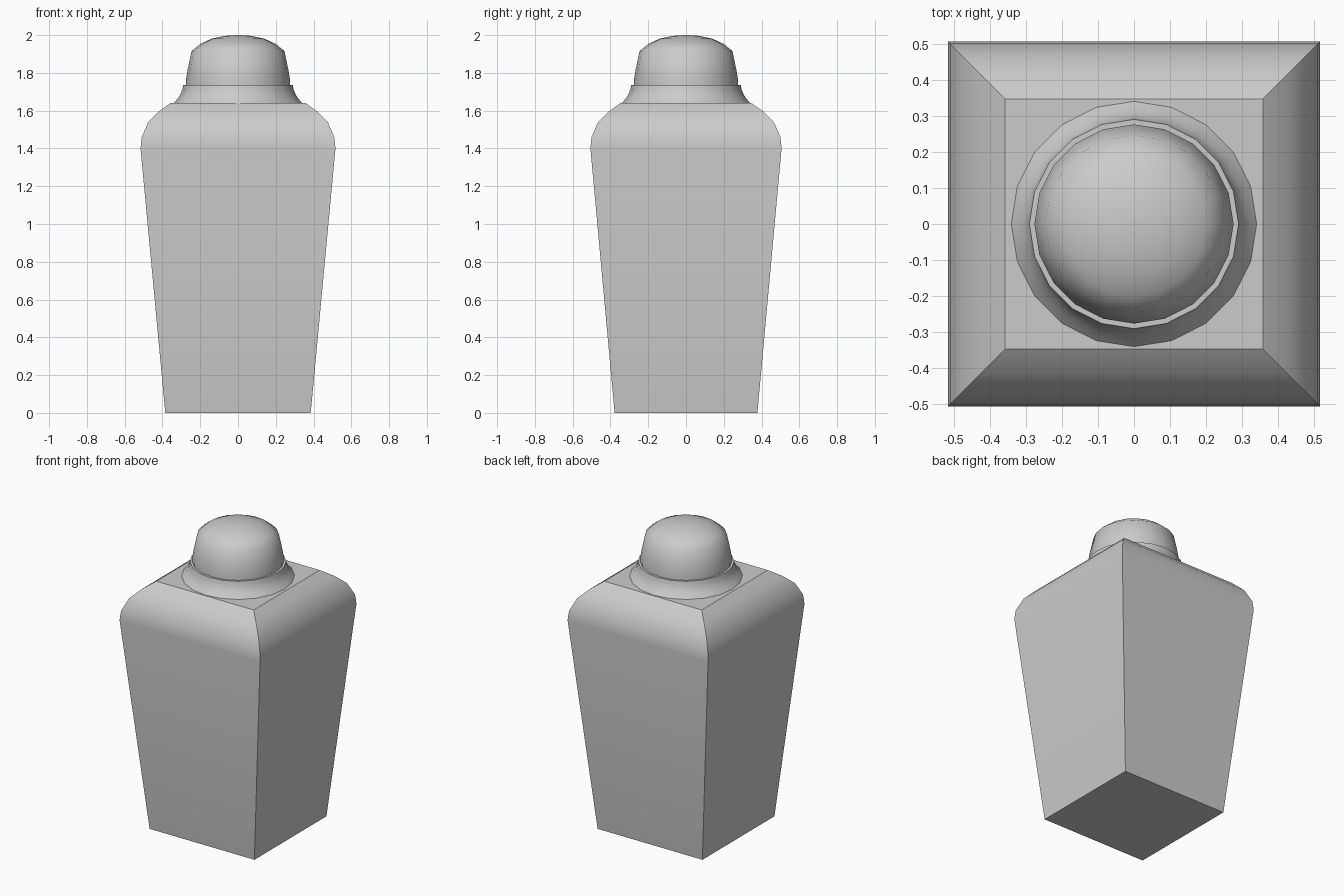
import bpy, bmesh
from math import radians, sin, cos, pi

if "Cube" in bpy.data.objects:
    bpy.data.objects.remove(bpy.data.objects["Cube"])


def loft(name, rings, angle):
    """Bridge equal-length rings of points, cap both ends, smooth by angle."""
    bm = bmesh.new()
    loops = [[bm.verts.new(p) for p in ring] for ring in rings]
    n = len(loops[0])
    for a, b in zip(loops, loops[1:]):
        for i in range(n):
            j = (i + 1) % n
            bm.faces.new((a[i], a[j], b[j], b[i]))
    bm.faces.new(loops[0][::-1])
    bm.faces.new(loops[-1])
    bmesh.ops.remove_doubles(bm, verts=bm.verts, dist=1e-5)
    bmesh.ops.recalc_face_normals(bm, faces=bm.faces)
    mesh = bpy.data.meshes.new(name)
    bm.to_mesh(mesh)
    bm.free()
    ob = bpy.data.objects.new(name, mesh)
    bpy.context.collection.objects.link(ob)
    bpy.ops.object.select_all(action='DESELECT')
    ob.select_set(True)
    bpy.context.view_layer.objects.active = ob
    bpy.ops.object.shade_smooth_by_angle(angle=radians(angle))
    return ob


def rectangle(x, y, z):
    return [(-x, -y, z), (x, -y, z), (x, y, z), (-x, y, z)]


def circle(r, z, sides=20):
    return [(r * cos(2 * pi * i / sides), r * sin(2 * pi * i / sides), z)
            for i in range(sides)]


# Tapered square body with rounded shoulders
body = [(0.385, 0.378, 0), (0.516, 0.506, 1.40), (0.51, 0.50, 1.46),
        (0.475, 0.465, 1.54), (0.42, 0.41, 1.595), (0.358, 0.347, 1.64)]
loft("jar_body", [rectangle(*p) for p in body], 33)

# Flared round neck
neck = [(0.34, 1.64), (0.318, 1.665), (0.303, 1.69), (0.295, 1.71), (0.29, 1.737)]
loft("neck", [circle(*p) for p in neck], 40)

# Domed lid
lid = [(0.276, 1.725), (0.276, 1.76), (0.268, 1.81), (0.246, 1.915),
       (0.20, 1.953), (0.14, 1.981), (0.07, 1.996), (0.015, 2.0)]
loft("lid", [circle(*p) for p in lid], 45)
